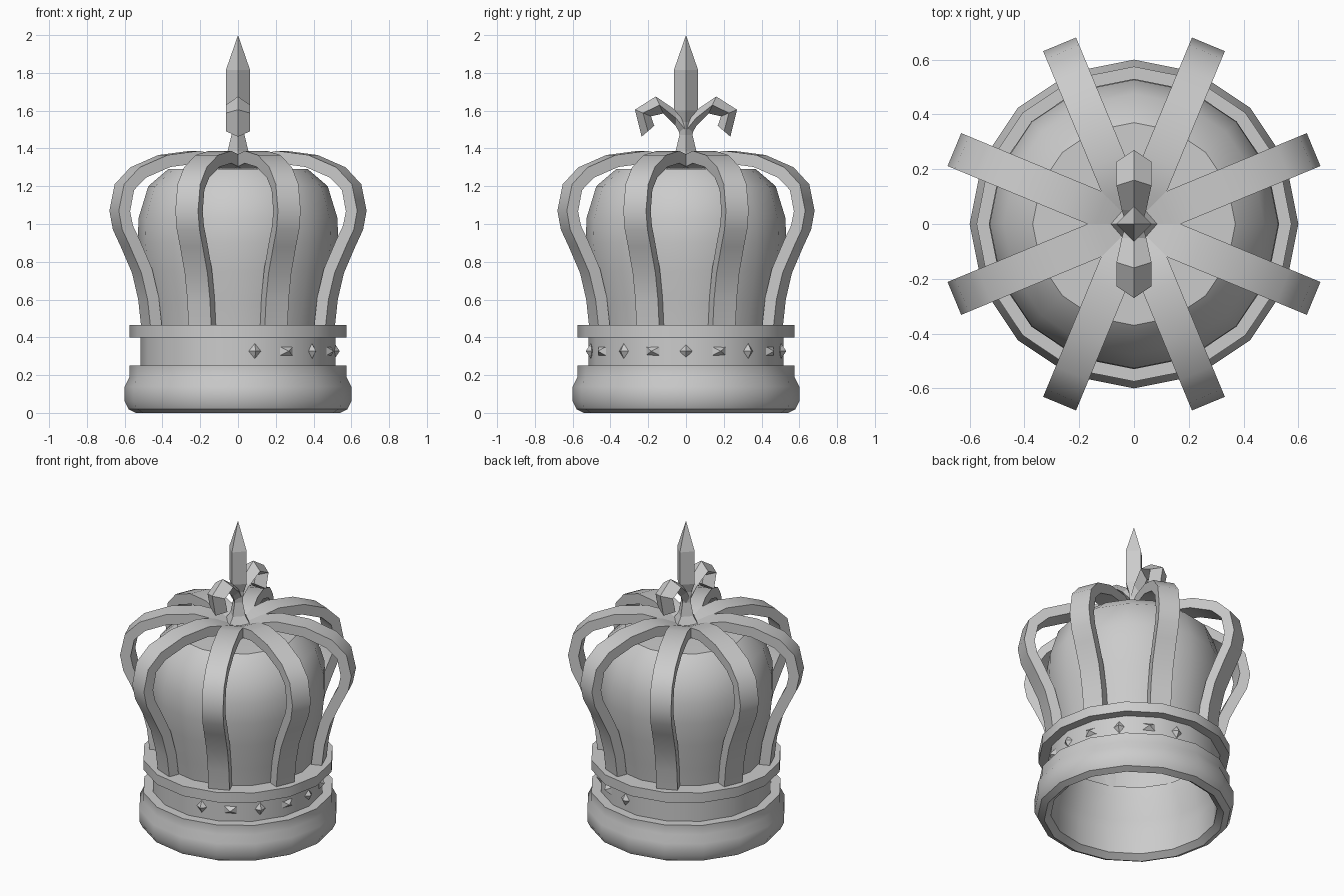
import bpy, bmesh
from math import pi, sin, cos, radians
from mathutils import Matrix, Vector

if "Cube" in bpy.data.objects:
    bpy.data.objects.remove(bpy.data.objects["Cube"])


def finish(bm, name, smooth=None):
    bmesh.ops.remove_doubles(bm, verts=bm.verts, dist=1e-5)
    bmesh.ops.recalc_face_normals(bm, faces=bm.faces)
    me = bpy.data.meshes.new(name)
    bm.to_mesh(me)
    bm.free()
    ob = bpy.data.objects.new(name, me)
    bpy.context.collection.objects.link(ob)
    if smooth:
        bpy.ops.object.select_all(action='DESELECT')
        ob.select_set(True)
        bpy.context.view_layer.objects.active = ob
        bpy.ops.object.shade_smooth_by_angle(angle=radians(smooth))
    return ob


def lathe(name, profile, sides, closed=False, smooth=None):
    bm = bmesh.new()
    vs = [bm.verts.new((r, 0, z)) for r, z in profile]
    pairs = list(zip(vs, vs[1:])) + ([(vs[-1], vs[0])] if closed else [])
    es = [bm.edges.new(p) for p in pairs]
    bmesh.ops.spin(bm, geom=vs + es, axis=(0, 0, 1), cent=(0, 0, 0),
                   angle=2 * pi, steps=sides, use_duplicate=False)
    return finish(bm, name, smooth)


def loft(bm, rings):
    """Join rings of points into a capped tube."""
    rows = [[bm.verts.new(p) for p in ring] for ring in rings]
    n = len(rows[0])
    for a, b in zip(rows, rows[1:]):
        for i in range(n):
            j = (i + 1) % n
            bm.faces.new((a[i], a[j], b[j], b[i]))
    bm.faces.new(rows[0])
    bm.faces.new(rows[-1])


# Base roll, band and upper rim, open through the middle
lathe("base_band", [(0.54, 0), (0.58, 0.02), (0.60, 0.06), (0.60, 0.14), (0.575, 0.19),
                    (0.575, 0.25), (0.517, 0.25), (0.517, 0.40), (0.575, 0.40),
                    (0.575, 0.465), (0.46, 0.465), (0.46, 0.40), (0.49, 0.25),
                    (0.50, 0.19), (0.50, 0.03)], 16, closed=True, smooth=35)

# Inner cap
lathe("cap_dome", [(0.465, 0.43), (0.485, 0.58), (0.515, 0.75), (0.53, 0.90),
                   (0.527, 1.03), (0.475, 1.20), (0.37, 1.29), (0, 1.295)],
      16, smooth=40)

# Eight arched straps meeting in the middle
outer = [(0.525, 0.43), (0.545, 0.60), (0.58, 0.74), (0.645, 0.88), (0.69, 0.97),
         (0.71, 1.07), (0.68, 1.21), (0.59, 1.30), (0.43, 1.365), (0.25, 1.387),
         (0.13, 1.365), (0, 1.31)]
T, W = 0.065, 0.065
for k in range(8):
    bm = bmesh.new()
    rings = []
    for i, (r, z) in enumerate(outer):
        a, b = outer[max(i - 1, 0)], outer[min(i + 1, len(outer) - 1)]
        d = Vector((b[0] - a[0], b[1] - a[1])).normalized()
        if i == len(outer) - 1:
            d = Vector((-1, 0))
        ri, zi = r - d.y * T, z + d.x * T
        rings.append([(r, -W, z), (r, W, z), (ri, W, zi), (ri, -W, zi)])
    loft(bm, rings)
    ob = finish(bm, f"strap_{k + 1}", 40)
    ob.rotation_euler.z = radians(22.5 + 45 * k)

# Gems around the right side, alternating upright and square
for k in range(9):
    bm = bmesh.new()
    if k % 2 == 0:
        outline = [(0.033, 0), (0, 0.04), (-0.033, 0), (0, -0.04)]
    else:
        outline = [(0.038, 0.023), (-0.038, 0.023), (-0.038, -0.023), (0.038, -0.023)]
    rim = [bm.verts.new((0, y, z)) for y, z in outline]
    for depth in (0.027, -0.02):
        tip = bm.verts.new((depth, 0, 0))
        for i in range(4):
            bm.faces.new((rim[i], rim[(i + 1) % 4], tip))
    a = radians(-80 + 20 * k)
    bm.transform(Matrix.Rotation(a, 4, 'Z') @ Matrix.Translation((0.512, 0, 0.327)))
    finish(bm, f"gem_{k + 1}")

# Four-sided spear of the finial
lathe("finial_spear", [(0, 1.29), (0.09, 1.335), (0.055, 1.385), (0.035, 1.47),
                       (0.04, 1.54), (0.064, 1.60), (0.064, 1.815), (0, 2.0)], 4)

# Curled finial arms: pairs of outer and inner ridge points in the y-z plane
ridges = [((0.0, 1.57), (0.0, 1.42)), ((0.05, 1.60), (0.055, 1.52)),
          ((0.16, 1.675), (0.12, 1.585)), ((0.27, 1.605), (0.185, 1.57)),
          ((0.235, 1.462), (0.168, 1.52))]
for side, label in ((1, "back"), (-1, "front")):
    bm = bmesh.new()
    rings = []
    for i, ((yo, zo), (yi, zi)) in enumerate(ridges):
        w = (0.03, 0.045, 0.064, 0.064, 0.064)[i]
        ym, zm = side * (yo + yi) / 2, (zo + zi) / 2
        rings.append([(0, side * yo, zo), (w, ym, zm), (0, side * yi, zi), (-w, ym, zm)])
    loft(bm, rings)
    finish(bm, f"finial_arm_{label}")
